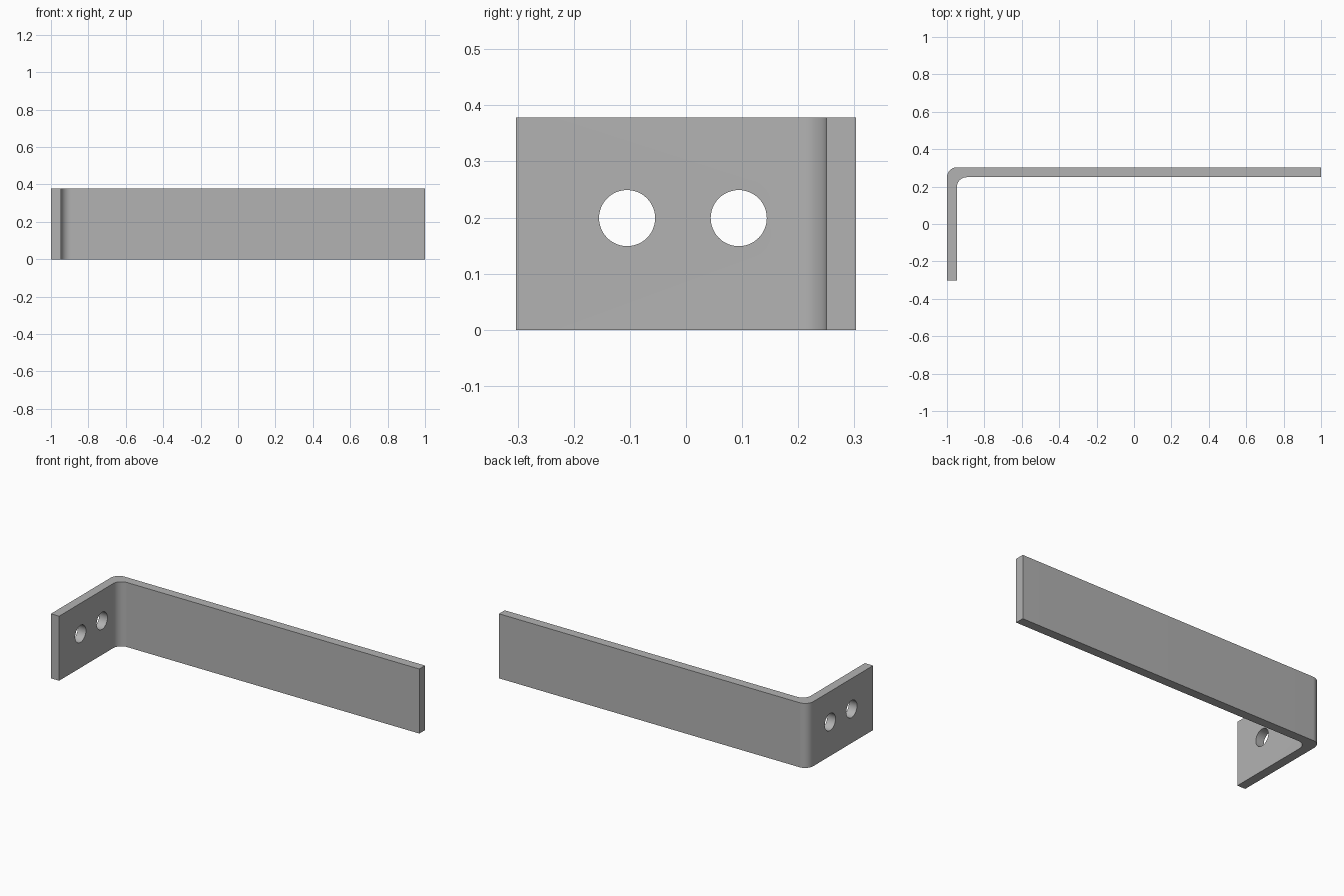
import bpy, bmesh, math
from mathutils import Matrix

cube = bpy.data.objects.get("Cube")
if cube:
    bpy.data.objects.remove(cube, do_unlink=True)

HALF_X, HALF_Y, HEIGHT = 1.0, 0.303, 0.378
THICK, BEND = 0.053, 0.053

# Plain grey metal
metal = bpy.data.materials.new("grey metal")
metal.use_nodes = True
grey = (0.45, 0.45, 0.45, 1)
metal.diffuse_color = grey
metal.node_tree.nodes["Principled BSDF"].inputs["Base Color"].default_value = grey


def bend(cx, cy, start, end, steps=16):
    """Points on a quarter arc around a bend centre."""
    angles = [math.radians(start + (end - start) * i / steps) for i in range(steps + 1)]
    return [(cx + BEND * math.cos(a), cy + BEND * math.sin(a)) for a in angles]


def make_object(name, bm):
    bmesh.ops.recalc_face_normals(bm, faces=bm.faces)
    mesh = bpy.data.meshes.new(name)
    bm.to_mesh(mesh)
    bm.free()
    mesh.materials.append(metal)
    obj = bpy.data.objects.new(name, mesh)
    bpy.context.collection.objects.link(obj)
    return obj


# Bent strip: L profile with rounded corner, extruded upward
inner_x, inner_y = -HALF_X + THICK, HALF_Y - THICK
profile = [(-HALF_X, -HALF_Y), (inner_x, -HALF_Y)]
profile += bend(inner_x + BEND, inner_y - BEND, 180, 90)
profile += [(HALF_X, inner_y), (HALF_X, HALF_Y)]
profile += bend(-HALF_X + BEND, HALF_Y - BEND, 90, 180)

bm = bmesh.new()
base = bm.faces.new([bm.verts.new((x, y, 0)) for x, y in profile])
top = bmesh.ops.extrude_face_region(bm, geom=[base])["geom"]
bmesh.ops.translate(bm, vec=(0, 0, HEIGHT),
                    verts=[g for g in top if isinstance(g, bmesh.types.BMVert)])
bracket = make_object("bent_bracket", bm)

# Screw holes through the short leg
bm = bmesh.new()
for y in (-0.105, 0.094):
    place = Matrix.Translation((-HALF_X + THICK / 2, y, 0.199)) @ Matrix.Rotation(math.pi / 2, 4, "Y")
    bmesh.ops.create_cone(bm, cap_ends=True, segments=48, radius1=0.05, radius2=0.05,
                          depth=THICK * 3, matrix=place)
cutter = make_object("hole_cutter", bm)

cut = bracket.modifiers.new("screw holes", "BOOLEAN")
cut.operation = "DIFFERENCE"
cut.solver = "EXACT"
cut.object = cutter
bpy.ops.object.select_all(action="DESELECT")
bracket.select_set(True)
bpy.context.view_layer.objects.active = bracket
bpy.ops.object.modifier_apply(modifier=cut.name)
bpy.data.objects.remove(cutter, do_unlink=True)

# Smooth bends, sharp edges
bpy.ops.object.shade_smooth_by_angle(angle=math.radians(30))
